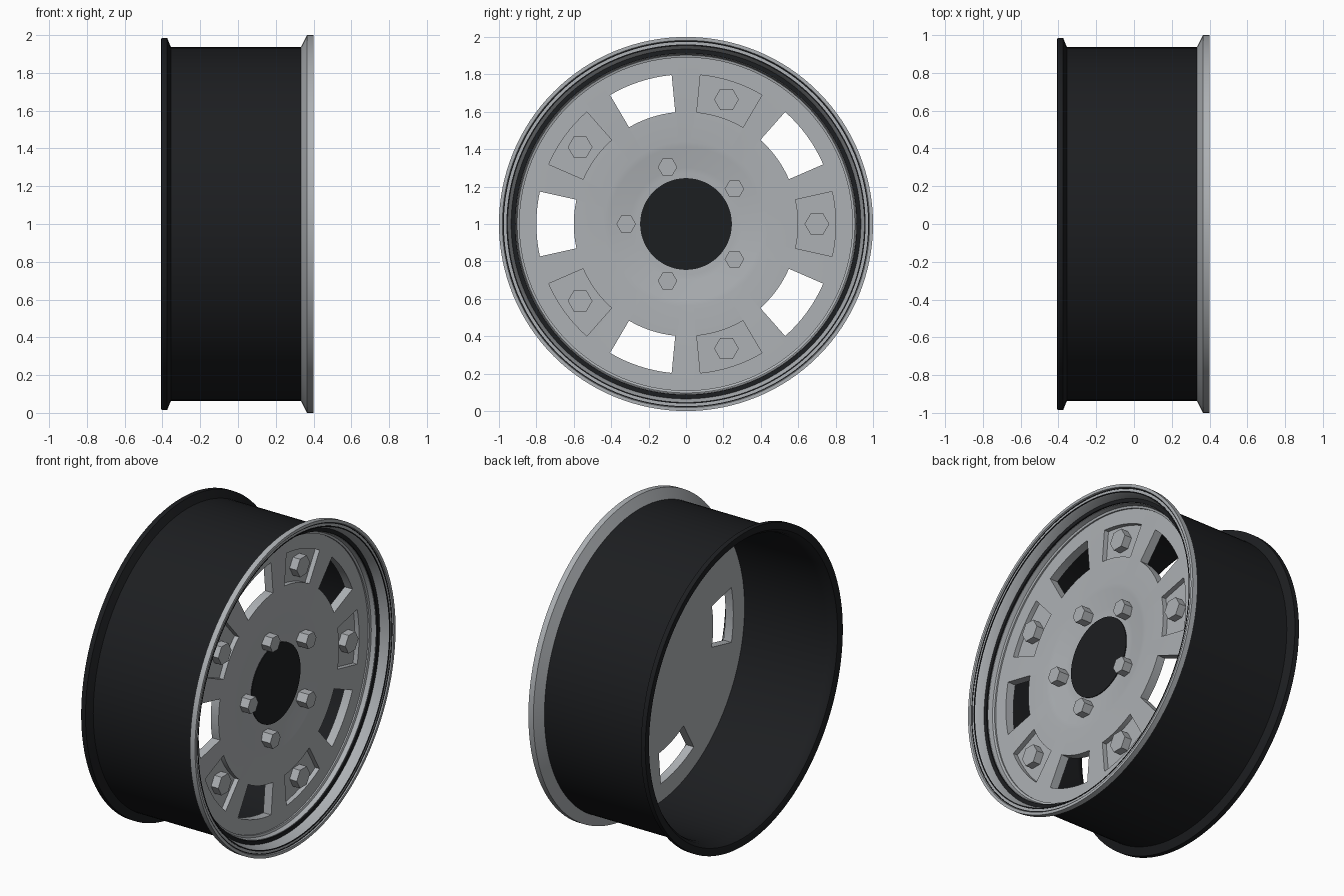
import bpy, bmesh, math
from mathutils import Matrix

if "Cube" in bpy.data.objects:
    bpy.data.objects.remove(bpy.data.objects["Cube"])

CZ = 1.0      # axle height, the axle runs along x
SEG = 128


def material(name, col):
    m = bpy.data.materials.new(name)
    m.diffuse_color = col
    m.use_nodes = True
    m.node_tree.nodes["Principled BSDF"].inputs["Base Color"].default_value = m.diffuse_color
    return m


black = material("black_paint", (0.012, 0.013, 0.015, 1))
grey = material("steel_grey", (0.42, 0.44, 0.46, 1))


def finish(bm, name, mat=None, smooth=True):
    bmesh.ops.recalc_face_normals(bm, faces=bm.faces)
    me = bpy.data.meshes.new(name)
    bm.to_mesh(me)
    bm.free()
    ob = bpy.data.objects.new(name, me)
    bpy.context.collection.objects.link(ob)
    if mat:
        me.materials.append(mat)
    if smooth:
        shade(ob)
    return ob


def shade(ob):
    bpy.ops.object.select_all(action='DESELECT')
    bpy.context.view_layer.objects.active = ob
    ob.select_set(True)
    bpy.ops.object.shade_smooth_by_angle(angle=math.radians(28))


def lathe(name, profile, mat, closed=True, smooth=True):
    """Spin (x, radius) points round the axle; open profiles start and end on the axis."""
    bm = bmesh.new()
    rings = []
    for x, r in profile:
        if r == 0:
            rings.append([bm.verts.new((x, 0, CZ))] * SEG)
        else:
            rings.append([bm.verts.new((x, r * math.cos(a), CZ + r * math.sin(a)))
                          for a in (2 * math.pi * i / SEG for i in range(SEG))])
    n = len(rings)
    for k in range(n if closed else n - 1):
        p, q = rings[k], rings[(k + 1) % n]
        for i in range(SEG):
            j = (i + 1) % SEG
            bm.faces.new(dict.fromkeys((p[i], p[j], q[j], q[i])))
    return finish(bm, name, mat, smooth)


def prism(bm, outline, x0, x1):
    """Extrude a (y, z) outline along x."""
    a = [bm.verts.new((x0, y, CZ + z)) for y, z in outline]
    b = [bm.verts.new((x1, y, CZ + z)) for y, z in outline]
    bm.faces.new(a)
    bm.faces.new(b[::-1])
    for i in range(len(a)):
        j = (i + 1) % len(a)
        bm.faces.new((a[i], a[j], b[j], b[i]))


def sector(deg, r0=0.60, r1=0.80, half=12.5, steps=8):
    angs = [math.radians(deg - half + 2 * half * i / steps) for i in range(steps + 1)]
    return ([(r1 * math.cos(a), r1 * math.sin(a)) for a in angs]
            + [(r0 * math.cos(a), r0 * math.sin(a)) for a in reversed(angs)])


def cut(target, first, x0, x1):
    """Cut five sector shapes out of the target."""
    bm = bmesh.new()
    for i in range(5):
        prism(bm, sector(first + 72 * i), x0, x1)
    cutter = finish(bm, "cutter", smooth=False)
    cutter.hide_render = True
    mod = target.modifiers.new("cut", 'BOOLEAN')
    mod.operation, mod.solver, mod.object = 'DIFFERENCE', 'EXACT', cutter
    bpy.context.view_layer.objects.active = target
    bpy.ops.object.modifier_apply(modifier=mod.name)
    bpy.data.objects.remove(cutter)


def bolts(name, first, ring_r, size, x0, x1):
    for i in range(5):
        a = math.radians(first + 72 * i)
        cy, cz = ring_r * math.cos(a), ring_r * math.sin(a)
        bm = bmesh.new()
        prism(bm, [(cy + size * math.cos(math.pi * k / 3), cz + size * math.sin(math.pi * k / 3))
                   for k in range(6)], x0, x1)
        finish(bm, f"{name}_{i + 1}", grey, smooth=False)


# Black barrel with the rear flange
lathe("barrel", [(-0.355, 0.936), (-0.375, 0.985), (-0.405, 0.985), (-0.408, 0.97),
                 (-0.40, 0.94), (-0.375, 0.92), (-0.34, 0.912),
                 (0.335, 0.912), (0.335, 0.936)], black)

# Grey front rim with stepped lip and inner wall
lathe("front_rim", [(0.33, 0.93), (0.365, 1.0), (0.40, 1.0), (0.40, 0.982), (0.39, 0.978),
                    (0.39, 0.956), (0.375, 0.948), (0.335, 0.935), (0.325, 0.91),
                    (0.298, 0.903), (0.294, 0.89), (0.27, 0.89), (0.27, 0.92)], grey)

# Thin dark seams on the lip
for n, r in (("outer", 0.974), ("inner", 0.954)):
    lathe(f"{n}_seam", [(0.38, r), (0.392, r), (0.392, r + 0.006), (0.38, r + 0.006)], black)

# Wheel disc, dished at the hub, with windows and shallow pockets
disc = lathe("wheel_disc", [(0.23, 0), (0.23, 0.915), (0.285, 0.915), (0.285, 0.44),
                            (0.282, 0.41), (0.262, 0.30), (0.26, 0.27), (0.26, 0)],
             grey, closed=False, smooth=False)
cut(disc, 36, 0.1, 0.5)
cut(disc, 0, 0.255, 0.5)
shade(disc)

# Dark hub cover
lathe("hub_cover", [(0.25, 0), (0.25, 0.245), (0.265, 0.245), (0.265, 0)], black, closed=False)

# Hex bolts round the hub and in the pockets
bolts("hub_bolt", 36, 0.32, 0.052, 0.25, 0.33)
bolts("pocket_bolt", 0, 0.70, 0.066, 0.25, 0.305)
